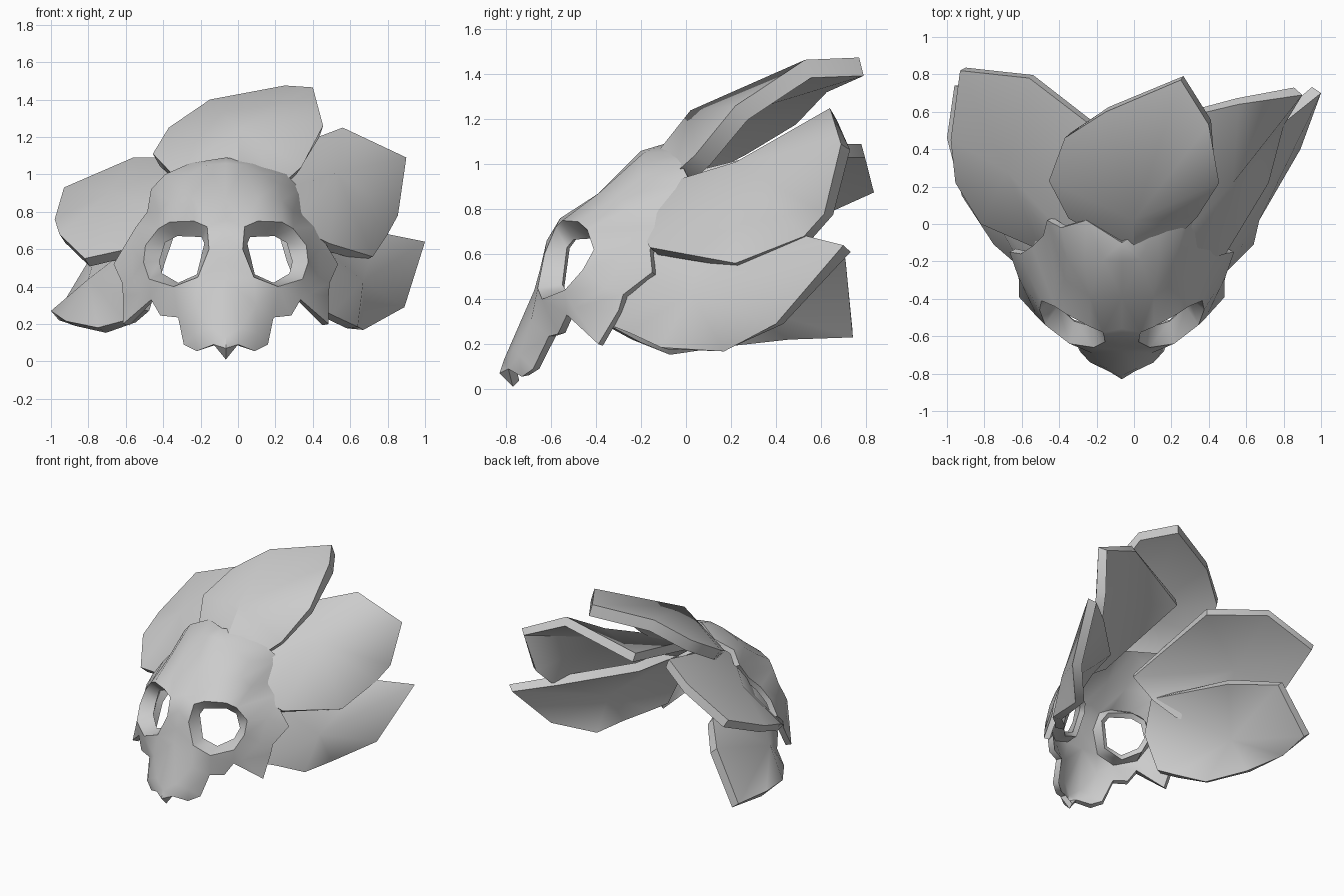
import bpy
import bmesh
from math import radians
from mathutils import Vector
from mathutils.geometry import delaunay_2d_cdt

default_cube = bpy.data.objects.get("Cube")
if default_cube:
    bpy.data.objects.remove(default_cube, do_unlink=True)

GREY = (0.6, 0.6, 0.6, 1.0)
material = bpy.data.materials.new("plain grey")
material.use_nodes = True
material.diffuse_color = GREY
material.node_tree.nodes["Principled BSDF"].inputs["Base Color"].default_value = GREY

INSIDE = Vector((0, 0.6, 0.3))  # a point behind every shell


def build_shell(name, points, faces, thickness, smooth_angle, mirrored=False, shift=0.0):
    """Make a thin shell whose outer side faces away from INSIDE."""
    mesh = bpy.data.meshes.new(name)
    bm = bmesh.new()
    verts = [bm.verts.new(point) for point in points]
    for face in faces:
        bm.faces.new([verts[index] for index in face])
    bmesh.ops.recalc_face_normals(bm, faces=bm.faces)
    bm.normal_update()
    facing = sum(face.normal.dot(face.calc_center_median() - INSIDE) for face in bm.faces)
    if facing < 0:
        bmesh.ops.reverse_faces(bm, faces=bm.faces)
    bm.to_mesh(mesh)
    bm.free()
    mesh.materials.append(material)

    shell = bpy.data.objects.new(name, mesh)
    bpy.context.collection.objects.link(shell)
    shell.location.x = shift
    bpy.ops.object.select_all(action="DESELECT")
    bpy.context.view_layer.objects.active = shell
    shell.select_set(True)
    if mirrored:
        shell.modifiers.new("mirror", "MIRROR")
    solid = shell.modifiers.new("solidify", "SOLIDIFY")
    solid.thickness = thickness
    solid.offset = -1
    for modifier_name in [modifier.name for modifier in shell.modifiers]:
        bpy.ops.object.modifier_apply(modifier=modifier_name)
    bpy.ops.object.shade_smooth_by_angle(angle=radians(smooth_angle))
    return shell


def build_petal(name, crown, rim, thickness=0.065):
    """Fan a cupped petal from its crown point to its rim."""
    count = len(rim)
    faces = [(index, (index + 1) % count, count) for index in range(count)]
    build_shell(name, rim + [crown], faces, thickness, smooth_angle=50)


def loop_edges(start, count):
    return [(start + index, start + (index + 1) % count) for index in range(count)]


# Skull mask, left half: jagged border from chin to crown
border = [
    (0, -.77, .01), (.065, -.79, .09), (.155, -.73, .055), (.225, -.68, .09),
    (.255, -.61, .235), (.35, -.57, .245), (.4, -.53, .33), (.55, -.39, .2),
    (.55, -.3, .35), (.555, -.28, .42), (.6, -.15, .52), (.54, -.16, .62),
    (.48, -.12, .72), (.42, -.06, .8), (.4, .02, .92), (.325, -.02, 1.0),
    (.19, .02, 1.06), (0, -.1, 1.09),
]
# Profile down the middle of the face
middle = [
    (0, -.2, 1.06), (0, -.39, .87), (0, -.56, .76), (0, -.62, .66),
    (0, -.65, .53), (0, -.675, .44), (0, -.81, .13), (0, -.83, .07),
]
# Eye opening and the raised rim around it
eye_hole = [
    (.13, -.5, .665), (.115, -.53, .63), (.155, -.55, .465), (.255, -.52, .42),
    (.34, -.44, .47), (.355, -.39, .535), (.325, -.39, .635), (.26, -.42, .67),
]
eye_rim = [
    (.1, -.58, .72), (.17, -.55, .75), (.3, -.48, .745), (.36, -.44, .71),
    (.43, -.41, .62), (.44, -.46, .53), (.41, -.54, .44), (.28, -.64, .4),
    (.15, -.66, .45), (.09, -.63, .6),
]
# Forehead, temple, cheek and snout
relief = [
    (.17, -.39, .87), (.3, -.3, .86), (.36, -.26, .8), (.29, -.19, .95),
    (.2, -.2, 1.0), (.1, -.19, 1.05), (.5, -.27, .6), (.5, -.36, .45),
    (.45, -.5, .36), (.16, -.69, .3), (.17, -.74, .15), (.08, -.77, .18),
]


def build_mask():
    outline = border + middle
    points = outline + eye_hole + eye_rim + relief
    hole_start = len(outline)
    rim_start = hole_start + len(eye_hole)
    edges = loop_edges(0, len(outline))
    edges += loop_edges(hole_start, len(eye_hole))
    edges += loop_edges(rim_start, len(eye_rim))
    flat = [Vector((x, z)) for x, y, z in points]
    result = delaunay_2d_cdt(flat, edges, [], 1, 1e-5)
    triangles, sources = result[2], result[3]
    faces = []
    for triangle in triangles:
        face = [sources[index][0] for index in triangle]
        in_hole = all(hole_start <= index < rim_start for index in face)
        if not in_hole:
            faces.append(face)
    build_shell("skull_mask", points, faces, thickness=0.04, smooth_angle=50,
                mirrored=True, shift=-0.065)


build_mask()

# Petals fanning out behind the mask, their roots tucked against its inside
build_petal("top_petal", (0, .02, 1.24), [
    (0, -.17, 1.0), (-.35, .03, 1.0), (-.455, .23, 1.11), (-.37, .46, 1.25),
    (-.15, .6, 1.4), (.25, .77, 1.475), (.4, .53, 1.465), (.455, .22, 1.26),
    (.34, .04, 1.04), (.24, -.06, .95),
], thickness=0.085)
build_petal("upper_left_petal", (.53, .22, 1.01), [
    (.49, -.16, .63), (.29, -.22, .73), (.1, -.24, .87), (.06, .52, 1.06),
    (.56, .64, 1.25), (.9, .69, 1.09), (.855, .615, .78), (.8, .525, .68),
    (.72, .22, .56),
])
build_petal("lower_left_petal", (.67, .02, .43), [
    (.31, -.38, .56), (.42, -.35, .29), (.5, -.25, .25), (.64, -.11, .185),
    (.67, .17, .168), (.89, .4, .29), (1.0, .7, .64), (.75, .5, .69),
    (.35, .1, .75), (.25, -.22, .77),
])
build_petal("upper_right_petal", (-.68, .28, .91), [
    (-.5, -.14, .62), (-.82, 0, .55), (-.955, .22, .68), (-.98, .45, .76),
    (-.93, .82, .93), (-.56, .78, 1.09), (-.22, .52, 1.09), (-.2, -.24, .9),
    (-.37, -.22, .74),
])
build_petal("lower_right_petal", (-.8, .13, .44), [
    (-.44, -.38, .56), (-.53, -.35, .28), (-.6, -.24, .22), (-.75, -.11, .18),
    (-.92, .15, .215), (-1.0, .46, .27), (-.96, .74, .27), (-.75, .7, .62),
    (-.52, .42, .68), (-.37, -.22, .77),
])
